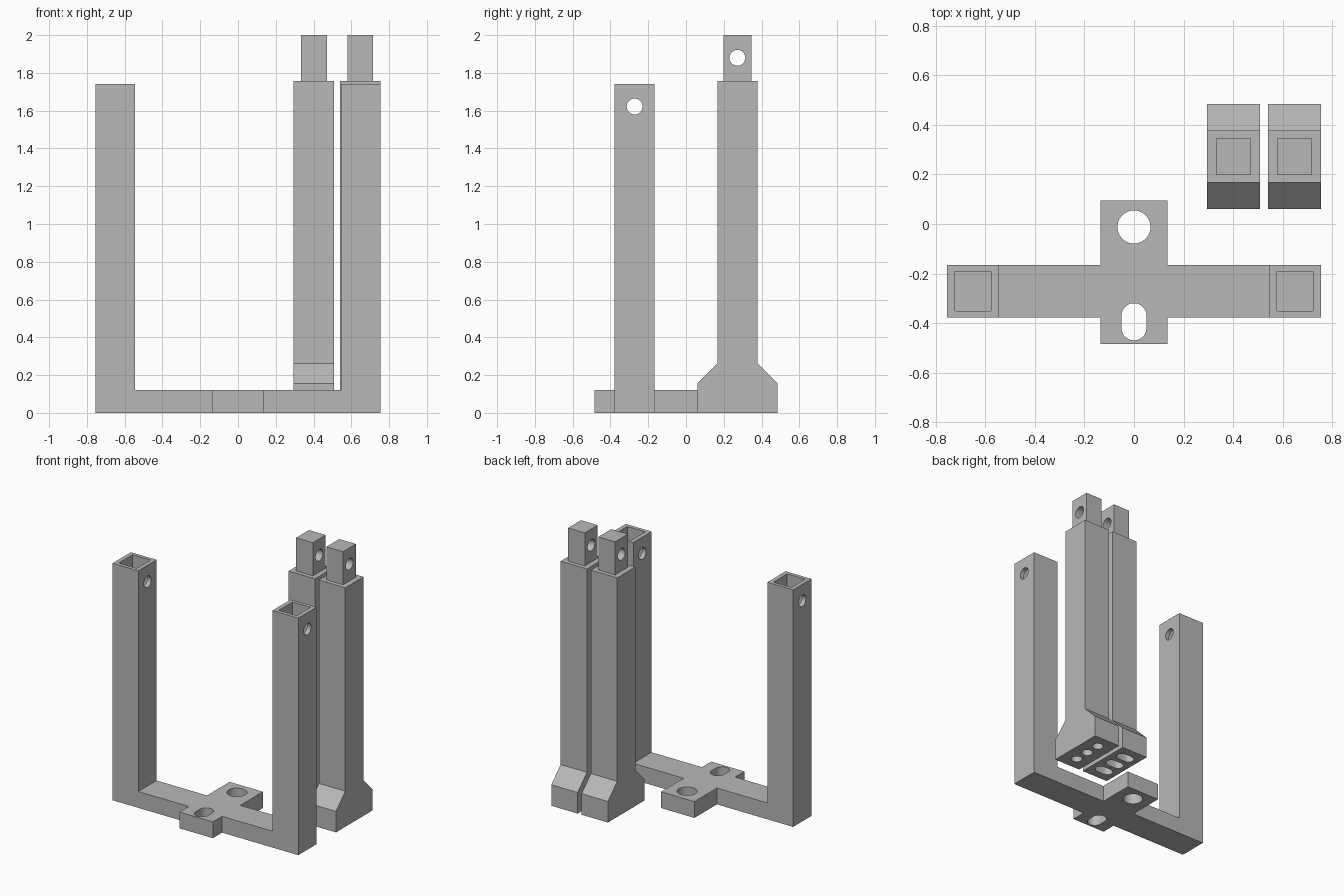
import bpy, bmesh, math
from mathutils import Vector

if "Cube" in bpy.data.objects:
    bpy.data.objects.remove(bpy.data.objects["Cube"])

grey = bpy.data.materials.new("grey")
grey.diffuse_color = (0.48, 0.48, 0.48, 1)
grey.use_nodes = True
grey.node_tree.nodes["Principled BSDF"].inputs["Base Color"].default_value = grey.diffuse_color


def prism(name, pts, direction):
    """Extrude a planar outline along a direction."""
    bm = bmesh.new()
    face = bm.faces.new([bm.verts.new(p) for p in pts])
    ext = bmesh.ops.extrude_face_region(bm, geom=[face])
    moved = [v for v in ext["geom"] if isinstance(v, bmesh.types.BMVert)]
    bmesh.ops.translate(bm, verts=moved, vec=Vector(direction))
    bmesh.ops.recalc_face_normals(bm, faces=bm.faces)
    mesh = bpy.data.meshes.new(name)
    bm.to_mesh(mesh)
    bm.free()
    mesh.materials.append(grey)
    obj = bpy.data.objects.new(name, mesh)
    bpy.context.collection.objects.link(obj)
    return obj


def box(name, x0, x1, y0, y1, z0, z1):
    return prism(name, [(x0, y0, z0), (x1, y0, z0), (x1, y1, z0), (x0, y1, z0)],
                 (0, 0, z1 - z0))


def slot(x, y, r, dx, dy, z0, z1):
    """Vertical round or stretched-round cutter."""
    pts = []
    n = 32
    for i in range(n):
        a = 2 * math.pi * (i + 0.5) / n
        c, s = math.cos(a), math.sin(a)
        pts.append((x + r * c + math.copysign(dx, c), y + r * s + math.copysign(dy, s), z0))
    return prism("hole_cutter", pts, (0, 0, z1 - z0))


def pin_hole(x0, x1, y, z, r=0.042):
    """Round cutter running along x."""
    pts = [(x0, y + r * math.cos(2 * math.pi * i / 32), z + r * math.sin(2 * math.pi * i / 32))
           for i in range(32)]
    return prism("pin_cutter", pts, (x1 - x0, 0, 0))


def combine(obj, other, operation):
    mod = obj.modifiers.new("bool", 'BOOLEAN')
    mod.operation, mod.solver, mod.object = operation, 'EXACT', other
    bpy.context.view_layer.objects.active = obj
    bpy.ops.object.modifier_apply(modifier=mod.name)
    bpy.data.objects.remove(other, do_unlink=True)


def finish(obj):
    bpy.ops.object.select_all(action='DESELECT')
    obj.select_set(True)
    bpy.context.view_layer.objects.active = obj
    bpy.ops.object.shade_smooth_by_angle(angle=math.radians(30))


# U-shaped frame with a cross plate at its foot
W, I, T, H = 0.755, 0.545, 0.12, 1.742
outline = [(-W, 0), (W, 0), (W, H), (I, H), (I, T), (-I, T), (-I, H), (-W, H)]
frame = prism("u_frame", [(x, -0.378, z) for x, z in outline], (0, 0.212, 0))
combine(frame, box("cross_plate", -0.135, 0.135, -0.485, 0.095, 0, T), 'UNION')

# Sockets and pin holes in the uprights
for s in (-1, 1):
    cx = s * 0.65
    combine(frame, box("socket_cutter", cx - 0.073, cx + 0.073, -0.351, -0.191, H - 0.25, H + 0.1),
            'DIFFERENCE')
    combine(frame, pin_hole(cx - 0.2, cx + 0.2, -0.272, 1.622), 'DIFFERENCE')

# Mounting hole and adjusting slot in the cross plate
combine(frame, slot(0, -0.012, 0.067, 0, 0, -0.1, 0.3), 'DIFFERENCE')
combine(frame, slot(0, -0.395, 0.051, 0, 0.024, -0.1, 0.3), 'DIFFERENCE')
finish(frame)

# Two flared legs with tenons, one with round foot holes, one with slots
profile = [(0.06, 0), (0.485, 0), (0.485, 0.155), (0.378, 0.262), (0.378, 1.757),
           (0.167, 1.757), (0.167, 0.262), (0.06, 0.155)]
for name, cx, stretch in (("slotted_leg", 0.402, 0.03), ("round_hole_leg", 0.648, 0)):
    leg = prism(name, [(cx - 0.107, y, z) for y, z in profile], (0.214, 0, 0))
    combine(leg, box("tenon", cx - 0.068, cx + 0.068, 0.198, 0.347, 1.7, 2.0), 'UNION')
    combine(leg, pin_hole(cx - 0.2, cx + 0.2, 0.272, 1.88), 'DIFFERENCE')
    for k in (-1, 0, 1):
        combine(leg, slot(cx, 0.272 + k * 0.113, 0.038, stretch, 0, -0.1, 0.12), 'DIFFERENCE')
    finish(leg)
